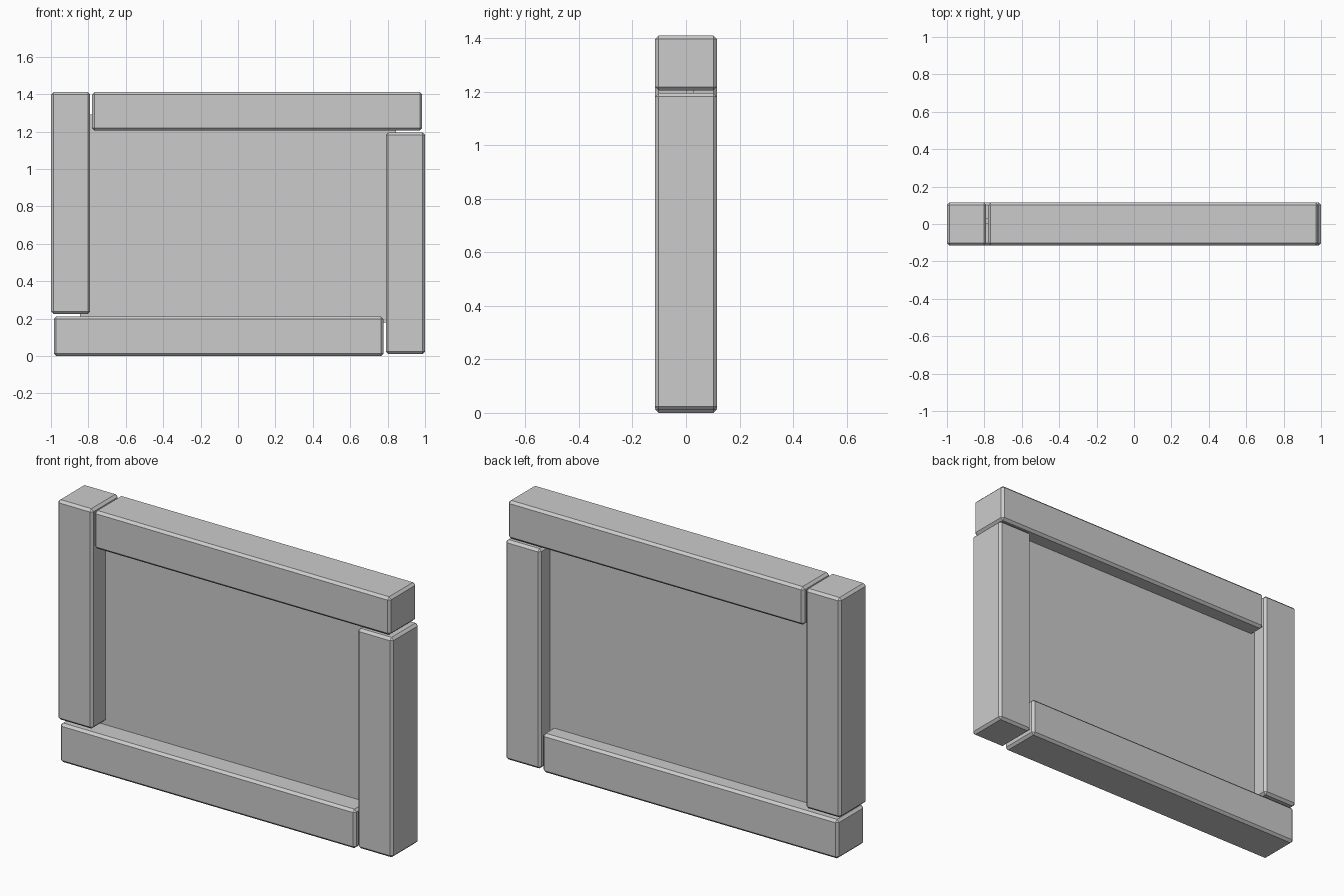
import bpy

# Remove the default cube only
cube = bpy.data.objects.get("Cube")
if cube:
    bpy.data.objects.remove(cube, do_unlink=True)

HALF_DEPTH = 0.115
BEVEL = 0.013

# Single plain grey for every part
grey = bpy.data.materials.new("plain grey")
grey.use_nodes = True
colour = (0.6, 0.6, 0.6, 1)
grey.diffuse_color = colour
grey.node_tree.nodes["Principled BSDF"].inputs["Base Color"].default_value = colour


def box(name, x0, x1, z0, z1, y0=-HALF_DEPTH, y1=HALF_DEPTH, bevel=BEVEL):
    """Block between two corners, with chamfered edges."""
    bpy.ops.mesh.primitive_cube_add(
        size=1, location=((x0 + x1) / 2, (y0 + y1) / 2, (z0 + z1) / 2))
    obj = bpy.context.object
    obj.name = name
    obj.scale = (x1 - x0, y1 - y0, z1 - z0)
    bpy.ops.object.transform_apply(location=False, rotation=False, scale=True)
    obj.data.materials.append(grey)
    if bevel:
        mod = obj.modifiers.new("chamfer", 'BEVEL')
        mod.width = bevel
        mod.segments = 1
    return obj


# Frame timbers, each overlapping the end of the next in a pinwheel
box("right_post", -1.0, -0.79, 0.225, 1.41)
box("left_post", 0.79, 1.0, 0.01, 1.195)
box("top_beam", -0.78, 0.985, 1.205, 1.41)
box("bottom_beam", -0.985, 0.778, 0.0, 0.21)

# Thin infill panel let into the timbers
box("panel", -0.845, 0.845, 0.18, 1.29, y0=0.0, y1=0.03, bevel=0)
